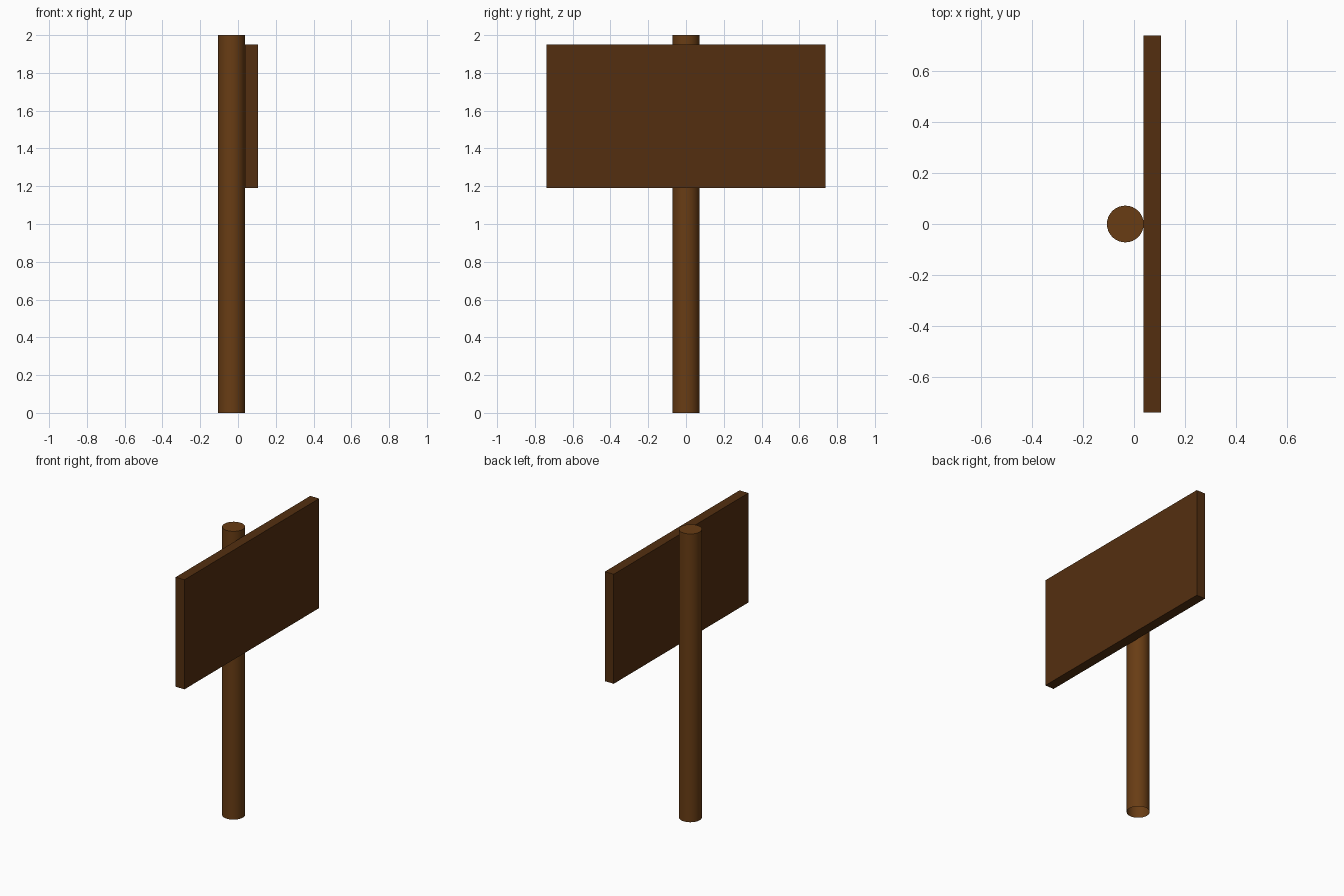
import bpy
import bmesh
import math

if "Cube" in bpy.data.objects:
    bpy.data.objects.remove(bpy.data.objects["Cube"])


def paint(obj, name, color):
    mat = bpy.data.materials.new(name)
    mat.diffuse_color = color
    mat.use_nodes = True
    mat.node_tree.nodes["Principled BSDF"].inputs["Base Color"].default_value = mat.diffuse_color
    obj.data.materials.append(mat)


# Round post: smooth sides, capped on top, open underneath
bpy.ops.mesh.primitive_cylinder_add(vertices=32, radius=0.072, depth=2.0,
                                    location=(-0.034, 0, 1.0))
post = bpy.context.object
post.name = "post"
bm = bmesh.new()
bm.from_mesh(post.data)
bottom = [f for f in bm.faces if f.normal.z < -0.9]
bmesh.ops.delete(bm, geom=bottom, context='FACES_ONLY')
bm.to_mesh(post.data)
bm.free()
bpy.ops.object.shade_smooth_by_angle(angle=math.radians(40))
paint(post, "post_wood", (0.14, 0.046, 0.007, 1))

# Flat sign board fixed to the +x side of the post
bpy.ops.mesh.primitive_cube_add(size=1, location=(0.072, 0, 1.57))
board = bpy.context.object
board.name = "sign_board"
board.scale = (0.068, 1.476, 0.76)
bpy.ops.object.transform_apply(location=False, rotation=False, scale=True)
paint(board, "board_wood", (0.088, 0.028, 0.005, 1))
